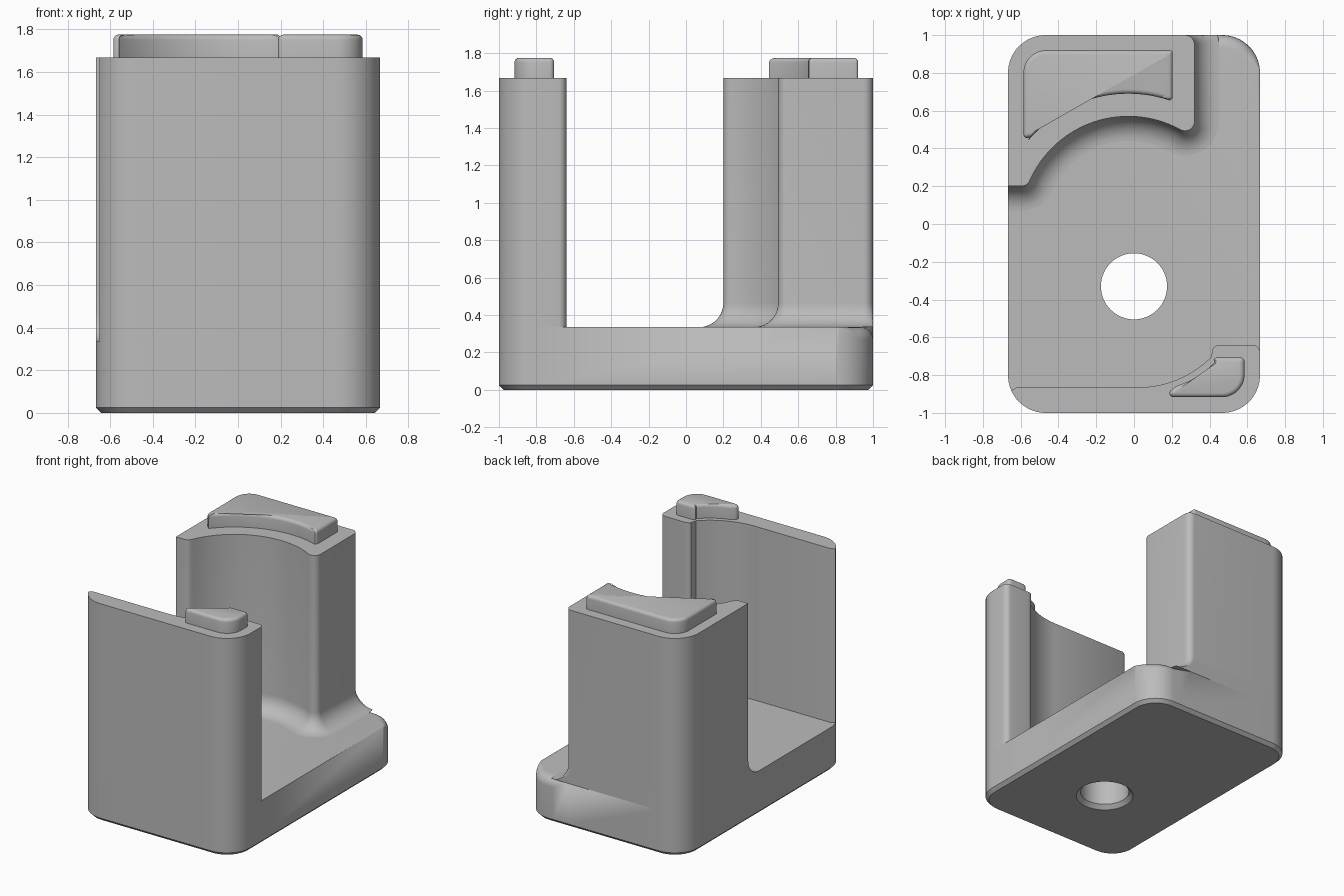
import bpy, bmesh
from math import cos, sin, radians, pi, atan2, degrees, sqrt
from mathutils import Vector

old = bpy.data.objects.get("Cube")
if old:
    bpy.data.objects.remove(old, do_unlink=True)

grey = bpy.data.materials.new("plain grey")
grey.use_nodes = True
grey.diffuse_color = (0.5, 0.5, 0.5, 1)
grey.node_tree.nodes["Principled BSDF"].inputs["Base Color"].default_value = (0.5, 0.5, 0.5, 1)

HX, HY, CORNER = 0.667, 1.0, 0.2      # footprint
FLOOR, WALL, PEG = 0.335, 1.667, 1.775  # heights
CX, CY = HX - CORNER, HY - CORNER


def arc(cx, cy, r, a0, a1, n=10):
    """Points along an arc, angles in degrees."""
    return [Vector((cx + r * cos(radians(a0 + (a1 - a0) * i / n)),
                    cy + r * sin(radians(a0 + (a1 - a0) * i / n)))) for i in range(n + 1)]


def inset(pts, d):
    """Mitred inward offset of a counter-clockwise outline."""
    out = []
    for i, p in enumerate(pts):
        e0 = (p - pts[i - 1]).normalized()
        e1 = (pts[(i + 1) % len(pts)] - p).normalized()
        n0, n1 = Vector((-e0.y, e0.x)), Vector((-e1.y, e1.x))
        m = n0 + n1
        out.append(p + m * (2 * d / max(m.dot(m), 0.5)))
    return out


def at(pts, z):
    return [Vector((p.x, p.y, z)) for p in pts]


def loft(name, loops):
    """Skin matching loops from bottom to top and cap both ends."""
    bm = bmesh.new()
    rings = [[bm.verts.new(p) for p in loop] for loop in loops]
    n = len(rings[0])
    for lo, hi in zip(rings, rings[1:]):
        for i in range(n):
            j = (i + 1) % n
            bm.faces.new((lo[i], lo[j], hi[j], hi[i]))
    bm.faces.new(rings[0][::-1])
    bm.faces.new(rings[-1])
    bmesh.ops.remove_doubles(bm, verts=bm.verts[:], dist=0.0002)
    bmesh.ops.recalc_face_normals(bm, faces=bm.faces[:])
    me = bpy.data.meshes.new(name)
    bm.to_mesh(me)
    bm.free()
    me.materials.append(grey)
    ob = bpy.data.objects.new(name, me)
    bpy.context.collection.objects.link(ob)
    return ob


# Base plate: chamfered underneath, rounded along the exposed back corner
outline = (arc(CX, CY, CORNER, 0, 90, 16) + [Vector((0.43, HY)), Vector((0.3, HY))]
           + arc(-CX, CY, CORNER, 90, 180, 16)
           + arc(-CX, -CY, CORNER, 180, 270, 16) + arc(CX, -CY, CORNER, 270, 360, 16))


def rounded_rim(angle, r=0.065):
    inner = inset(outline, r)
    loop = []
    for p, q in zip(outline, inner):
        w = max(0, min(1, (p.y - CY) / 0.12)) if p.x > 0.35 else 0
        xy = p.lerp(q, w * (1 - cos(angle)))
        loop.append(Vector((xy.x, xy.y, FLOOR - w * r * (1 - sin(angle)))))
    return loop


base = loft("base", [at(inset(outline, 0.025), 0), at(outline, 0.025)]
            + [rounded_rim(pi / 2 * k / 6) for k in range(7)])

# Screw hole with a countersink underneath
cutter = loft("hole_cutter", [at(arc(0, -0.33, r, 0, 354.375, 63), z)
                              for r, z in ((0.235, -0.03), (0.175, 0.03), (0.175, 0.5))])
cutter.hide_render = True
mod = base.modifiers.new("hole", 'BOOLEAN')
mod.operation, mod.solver, mod.object = 'DIFFERENCE', 'EXACT', cutter
bpy.context.view_layer.objects.active = base
bpy.ops.object.modifier_apply(modifier=mod.name)
bpy.data.objects.remove(cutter, do_unlink=True)

# Back tower: scooped front, flared into the base with a cove
SX, R, F = -0.03, 0.57, 0.05          # scoop centre x, radius, edge rounding
y1, x2 = 0.2 + F, 0.27
x1 = SX - sqrt((R + F) ** 2 - y1 ** 2)
y2 = sqrt((R + F) ** 2 - (x2 - SX) ** 2)
a1, a2 = degrees(atan2(y1, x1 - SX)), degrees(atan2(y2, x2 - SX))


def tower_loop(d, z):
    """Tower outline pushed outward by d, kept inside the footprint."""
    pts = [Vector((-HX, 0.2 - d))]
    pts += arc(x1, y1, F + d, -90, a1 - 180, 8)
    pts += arc(SX, 0, R - d, a1, a2, 32)
    pts += arc(x2, y2, F + d, a2 + 180, 360, 10)
    pts += arc(x2, HY - F, F + d, 0, 90, 10)
    pts += arc(-CX, CY, CORNER, 90, 180, 16)
    return [Vector((p.x, min(p.y, HY), z)) for p in pts]


COVE = 0.13
cove = [tower_loop(COVE * (1 - sin(t)), FLOOR + COVE * (1 - cos(t)))
        for t in (pi / 2 * k / 10 for k in range(11))]
tower = loft("back_tower", cove + [tower_loop(0, WALL)])

# Front wall: thin on one side, swelling to a thick corner post
wall_outline = (arc(-CX, -CY, CORNER, 204, 270, 14) + arc(CX, -CY, CORNER, 270, 360, 16)
                + arc(HX - 0.04, -0.68, 0.04, 0, 90, 6)
                + arc(0.46, -0.70, 0.06, 90, 135, 5)
                + arc(0.02, -0.315, 0.55, -45, -90, 16)
                + [Vector((-0.62, -0.865))])
wall = loft("front_wall", [at(wall_outline, FLOOR), at(wall_outline, WALL)])


# Locating pegs on both tops, with softened upper edges
def peg(name, pts, bevel):
    steps = [pi / 2 * k / 4 for k in range(5)]
    return loft(name, [at(pts, WALL)] + [at(inset(pts, bevel * (1 - cos(t))),
                                            PEG - bevel * (1 - sin(t))) for t in steps])


back_peg = peg("back_peg", arc(-0.565, 0.475, 0.02, 180, 300, 5)
               + arc(SX, 0, 0.69, 140, 71, 28)
               + arc(0.19, 0.672, 0.015, 270, 360, 4)
               + arc(0.19, 0.905, 0.015, 0, 90, 4)
               + arc(-0.465, 0.80, 0.12, 90, 180, 12), 0.024)
front_peg = peg("front_peg", arc(0.21, -0.895, 0.022, 120, 270, 6)
                + arc(0.465, -0.797, 0.12, 270, 360, 12)
                + arc(0.56, -0.73, 0.025, 0, 90, 5)
                + arc(0.45, -0.745, 0.04, 90, 135, 4)
                + arc(0.08, -0.40, 0.48, -44, -72, 10), 0.024)

# Smooth curved faces, keep edges sharp
bpy.ops.object.select_all(action='DESELECT')
for ob in (base, tower, wall, back_peg, front_peg):
    ob.select_set(True)
bpy.context.view_layer.objects.active = base
bpy.ops.object.shade_smooth_by_angle(angle=radians(30))
